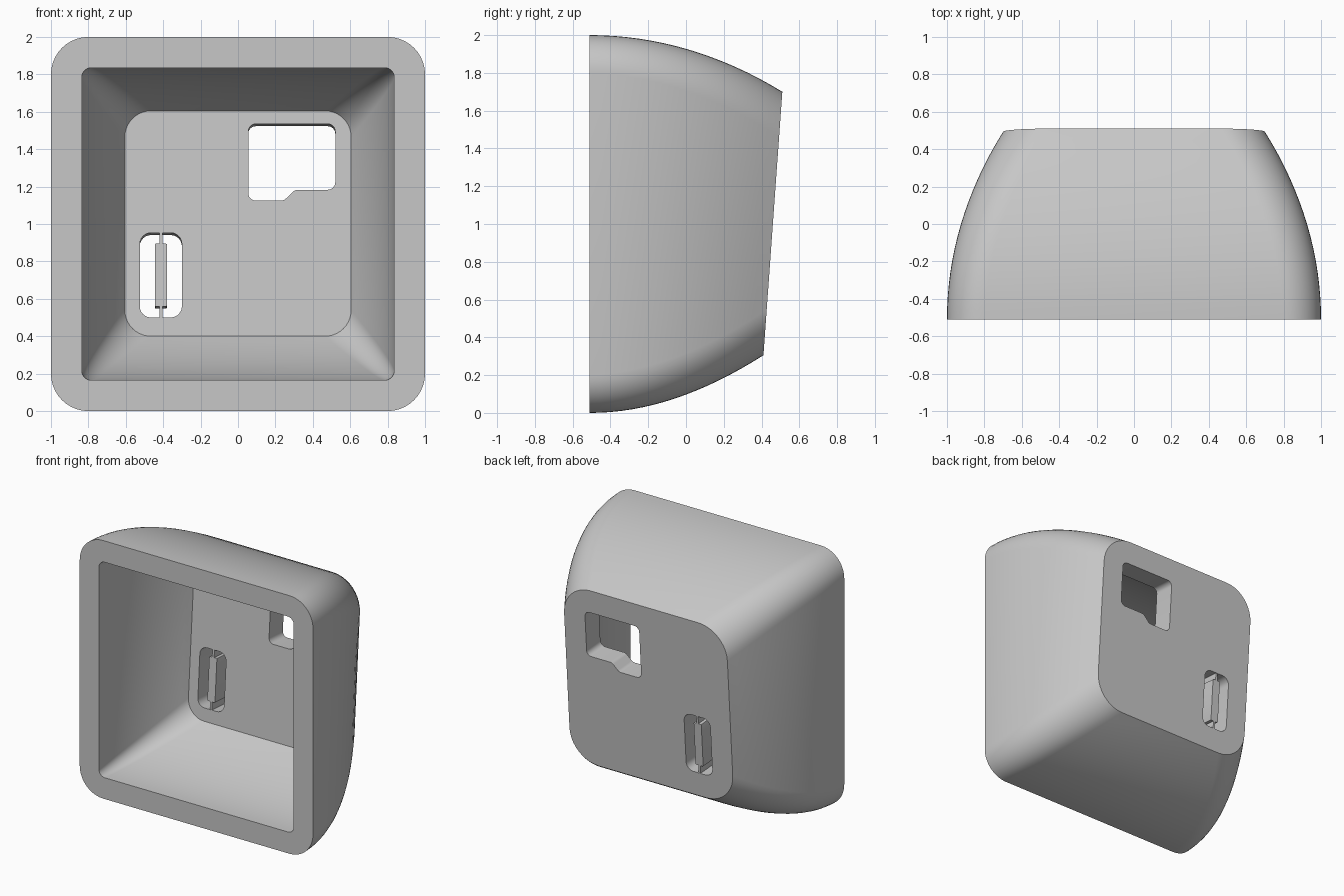
import bpy, bmesh, math
from mathutils import Vector

if "Cube" in bpy.data.objects:
    bpy.data.objects.remove(bpy.data.objects["Cube"], do_unlink=True)

grey = bpy.data.materials.new("plain grey")
grey.use_nodes = True
grey.diffuse_color = (0.57, 0.57, 0.57, 1)
grey.node_tree.nodes["Principled BSDF"].inputs["Base Color"].default_value = (0.57, 0.57, 0.57, 1)

FRONT, TILT, WALL = -0.51, 0.0717, 0.17
AXIS = Vector((0, 1, -TILT)).normalized()


def back_y(z):
    """Depth of the leaning back face at height z."""
    return 0.41 + (z - 0.305) * TILT


def fillet(corners, radius, steps=10):
    """Outline in x, z with every corner rounded."""
    out = []
    for i, p in enumerate(corners):
        p = Vector(p)
        a = (Vector(corners[i - 1]) - p).normalized()
        b = (Vector(corners[(i + 1) % len(corners)]) - p).normalized()
        half = a.angle(b) / 2
        centre = p + (a + b).normalized() * radius / math.sin(half)
        start = (p + a * radius / math.tan(half) - centre).normalized()
        end = (p + b * radius / math.tan(half) - centre).normalized()
        out += [centre + start.slerp(end, k / steps) * radius for k in range(steps + 1)]
    return out


def rect(x0, x1, z0, z1):
    return [(x0, z0), (x1, z0), (x1, z1), (x0, z1)]


def loft(name, rings):
    """Closed solid skinned through matching rings."""
    bm = bmesh.new()
    loops = [[bm.verts.new(p) for p in ring] for ring in rings]
    for a, b in zip(loops, loops[1:]):
        for i in range(len(a)):
            j = (i + 1) % len(a)
            bm.faces.new((a[i], a[j], b[j], b[i]))
    bm.faces.new(loops[0])
    bm.faces.new(loops[-1])
    bmesh.ops.recalc_face_normals(bm, faces=bm.faces)
    mesh = bpy.data.meshes.new(name)
    bm.to_mesh(mesh)
    bm.free()
    mesh.materials.append(grey)
    ob = bpy.data.objects.new(name, mesh)
    bpy.context.collection.objects.link(ob)
    return ob


def prism(name, outline, near, far):
    """Outline on the inner floor, extruded square to the back wall."""
    base = [Vector((p.x, back_y(p.y) - WALL, p.y)) for p in outline]
    return loft(name, [[p + AXIS * d for p in base] for d in (near, far)])


def shell_rings(half, z_low, z_high, shrink, rise, drop, radii, inset):
    """Rounded sections that curve inward from the front to the back."""
    rings = []
    for k in range(17):
        t = k / 16
        c = t * t
        w = half - shrink * c
        r = radii[0] + (radii[1] - radii[0]) * t
        ring = fillet(rect(-w, w, z_low + rise * c, z_high - drop * c), r)
        rings.append([Vector((p.x, FRONT + t * (back_y(p.y) - inset - FRONT), p.y)) for p in ring])
    return rings


# Hollow housing: outer skin, front rim, inner skin and floor
outer = shell_rings(1.0, 0.0, 2.0, 0.3, 0.305, 0.3, (0.2, 0.24), 0)
inner = shell_rings(0.835, 0.165, 1.835, 0.23, 0.235, 0.23, (0.05, 0.14), WALL)
housing = loft("housing", outer[::-1] + inner)

# Stepped window and slot through the back wall
window = [(0.055, 1.125), (0.245, 1.125), (0.305, 1.183), (0.52, 1.183), (0.52, 1.535), (0.055, 1.535)]
cutters = [prism("window_cutter", fillet(window, 0.04, 6), -0.05, 0.3),
           prism("slot_cutter", fillet(rect(-0.525, -0.3, 0.5, 0.953), 0.06, 6), -0.05, 0.3)]
bpy.context.view_layer.objects.active = housing
for cutter in cutters:
    cutter.hide_render = True
    mod = housing.modifiers.new("opening", "BOOLEAN")
    mod.operation, mod.solver, mod.object = "DIFFERENCE", "EXACT", cutter
    bpy.ops.object.modifier_apply(modifier=mod.name)
for cutter in cutters:
    bpy.data.objects.remove(cutter, do_unlink=True)

# Bar in the slot, held by a thin web at each end
bar = prism("slot_bar", fillet(rect(-0.445, -0.38, 0.56, 0.895), 0.005, 2), 0.002, WALL - 0.003)
webs = [prism(n, fillet(rect(-0.421, -0.404, *z), 0.002, 2), 0.002, WALL - 0.003)
        for n, z in (("lower_web", (0.49, 0.57)), ("upper_web", (0.885, 0.963)))]

bpy.ops.object.select_all(action="DESELECT")
for ob in [housing, bar] + webs:
    ob.select_set(True)
bpy.ops.object.shade_smooth_by_angle(angle=math.radians(30))
